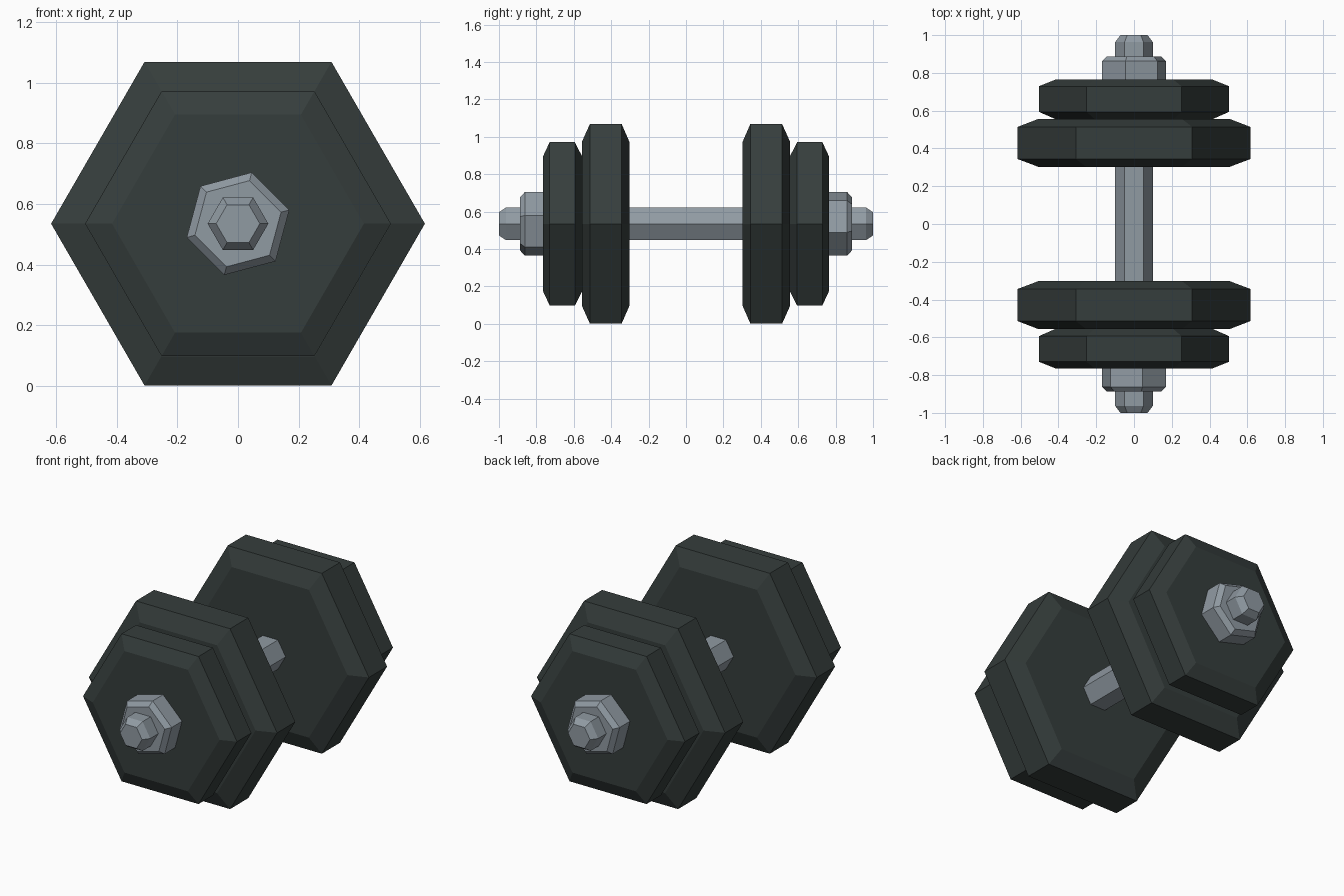
import bpy, bmesh, math

if "Cube" in bpy.data.objects:
    bpy.data.objects.remove(bpy.data.objects["Cube"])

CZ = 0.535  # height of the bar axis


def material(name, rgb):
    m = bpy.data.materials.new(name)
    m.diffuse_color = (*rgb, 1)
    m.use_nodes = True
    m.node_tree.nodes["Principled BSDF"].inputs["Base Color"].default_value = m.diffuse_color
    return m


dark_iron = material("dark_iron", (0.036, 0.047, 0.045))
steel = material("steel", (0.28, 0.325, 0.365))


def hex_solid(name, rings, mat, turn=0.0, flip=False):
    """Six-sided solid along y from (y, radius) rings; flip turns it half round z."""
    s = -1 if flip else 1
    bm = bmesh.new()
    loops = []
    for y, r in rings:
        loops.append([bm.verts.new((s * r * math.cos(turn + i * math.pi / 3), s * y,
                                    CZ + r * math.sin(turn + i * math.pi / 3)))
                      for i in range(6)])
    for a, b in zip(loops, loops[1:]):
        for i in range(6):
            j = (i + 1) % 6
            bm.faces.new((a[i], a[j], b[j], b[i]))
    bm.faces.new(loops[0])
    bm.faces.new(loops[-1])
    bmesh.ops.recalc_face_normals(bm, faces=bm.faces)
    mesh = bpy.data.meshes.new(name)
    bm.to_mesh(mesh)
    bm.free()
    mesh.materials.append(mat)
    obj = bpy.data.objects.new(name, mesh)
    bpy.context.collection.objects.link(obj)


# Bar with chamfered ends
hex_solid("bar", [(-1, 0.072), (-0.963, 0.1), (0.963, 0.1), (1, 0.072)], steel)

for side, flip in (("front", False), ("back", True)):
    # Large inner plate
    hex_solid("large_plate_" + side,
              [(-0.557, 0.505), (-0.514, 0.616), (-0.344, 0.616), (-0.302, 0.505)],
              dark_iron, flip=flip)
    # Small outer plate
    hex_solid("small_plate_" + side,
              [(-0.765, 0.415), (-0.729, 0.504), (-0.594, 0.504), (-0.555, 0.415)],
              dark_iron, flip=flip)
    # Locking nut, turned a little on the bar
    hex_solid("nut_" + side,
              [(-0.888, 0.147), (-0.862, 0.175), (-0.76, 0.175)],
              steel, turn=math.radians(15), flip=flip)
